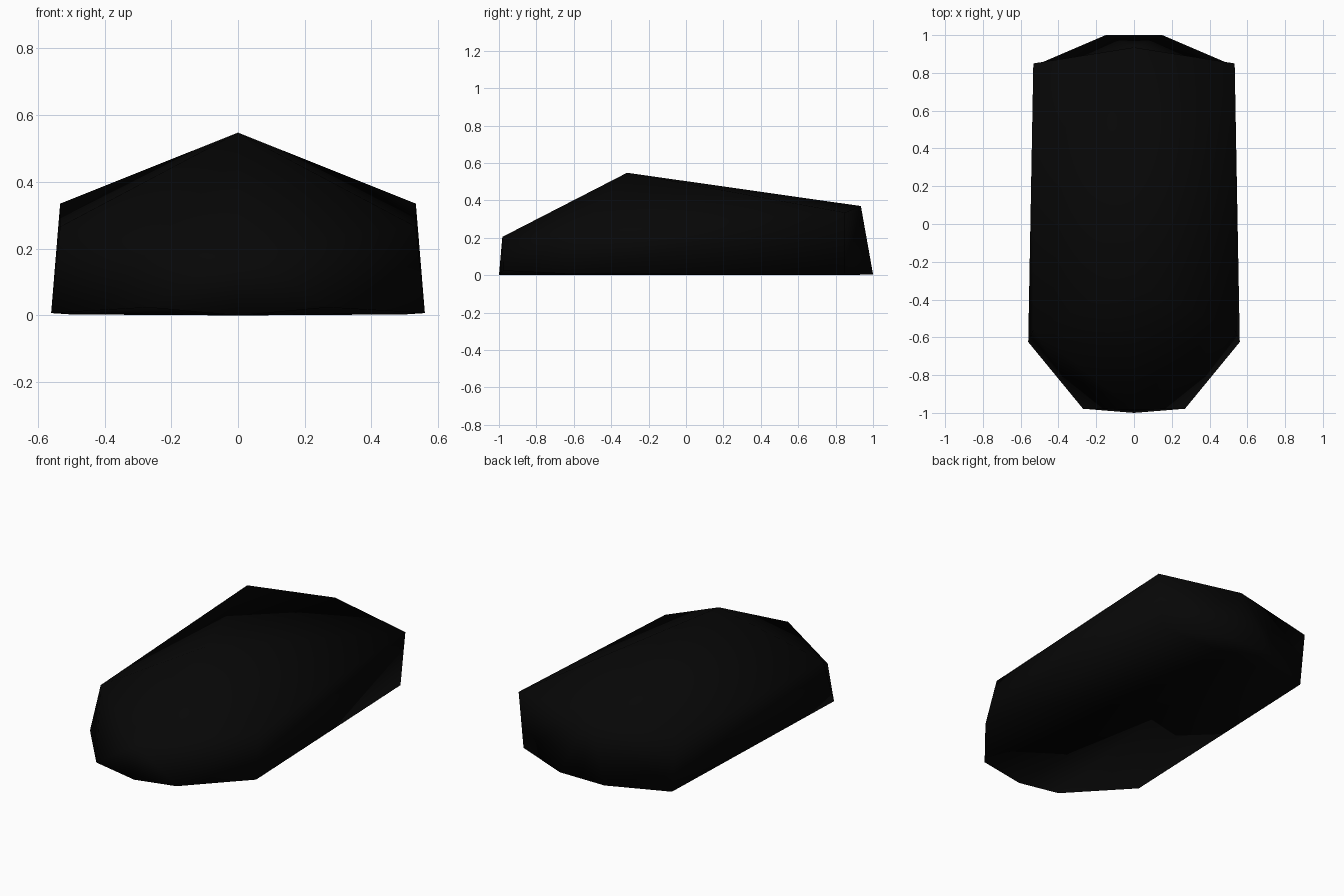
import bpy
import bmesh

if "Cube" in bpy.data.objects:
    bpy.data.objects.remove(bpy.data.objects["Cube"])

black = bpy.data.materials.new("black")
black.diffuse_color = (0.002, 0.002, 0.002, 1)
black.use_nodes = True
black.node_tree.nodes["Principled BSDF"].inputs["Base Color"].default_value = black.diffuse_color

# Right half of the shell: named corner points
P = {
    "peak":           (0, -0.315, 0.548),
    "rear_top":       (0, 0.935, 0.37),
    "rear_mid":       (0, 1.0, 0.005),
    "nose_top":       (0, -0.982, 0.205),
    "nose_low":       (0, -1.0, 0.0),
    "keel":           (0, 0.85, 0.0),
    "rear_shoulder":  (0.533, 0.85, 0.335),
    "front_shoulder": (0.533, -0.56, 0.266),
    "rear_corner":    (0.50, 0.85, 0.003),
    "rear_inner":     (0.15, 1.0, 0.005),
    "front_corner":   (0.56, -0.625, 0.007),
    "nose_corner":    (0.27, -0.978, 0.024),
}

FACES = [
    # roof
    ("peak", "rear_shoulder", "rear_top"),
    ("peak", "front_shoulder", "rear_shoulder"),
    ("peak", "nose_top", "front_shoulder"),
    # side wall
    ("front_shoulder", "front_corner", "rear_shoulder"),
    ("rear_shoulder", "front_corner", "rear_corner"),
    # front
    ("nose_top", "nose_corner", "front_shoulder"),
    ("front_shoulder", "nose_corner", "front_corner"),
    ("nose_top", "nose_low", "nose_corner"),
    # back
    ("rear_top", "rear_shoulder", "rear_corner"),
    ("rear_top", "rear_corner", "rear_inner"),
    ("rear_top", "rear_inner", "rear_mid"),
    # underside
    ("keel", "nose_corner", "nose_low"),
    ("keel", "front_corner", "nose_corner"),
    ("keel", "rear_corner", "front_corner"),
    ("keel", "rear_inner", "rear_corner"),
    ("keel", "rear_mid", "rear_inner"),
]

bm = bmesh.new()
v = {name: bm.verts.new(co) for name, co in P.items()}
for names in FACES:
    bm.faces.new([v[n] for n in names]).smooth = True

# Left half, welded on the centre line
bmesh.ops.mirror(bm, geom=bm.verts[:] + bm.edges[:] + bm.faces[:],
                 axis='X', merge_dist=0.001)
bmesh.ops.remove_doubles(bm, verts=bm.verts[:], dist=0.001)
bmesh.ops.recalc_face_normals(bm, faces=bm.faces[:])

mesh = bpy.data.meshes.new("shell")
bm.to_mesh(mesh)
bm.free()
mesh.materials.append(black)
shell = bpy.data.objects.new("shell", mesh)
bpy.context.collection.objects.link(shell)
